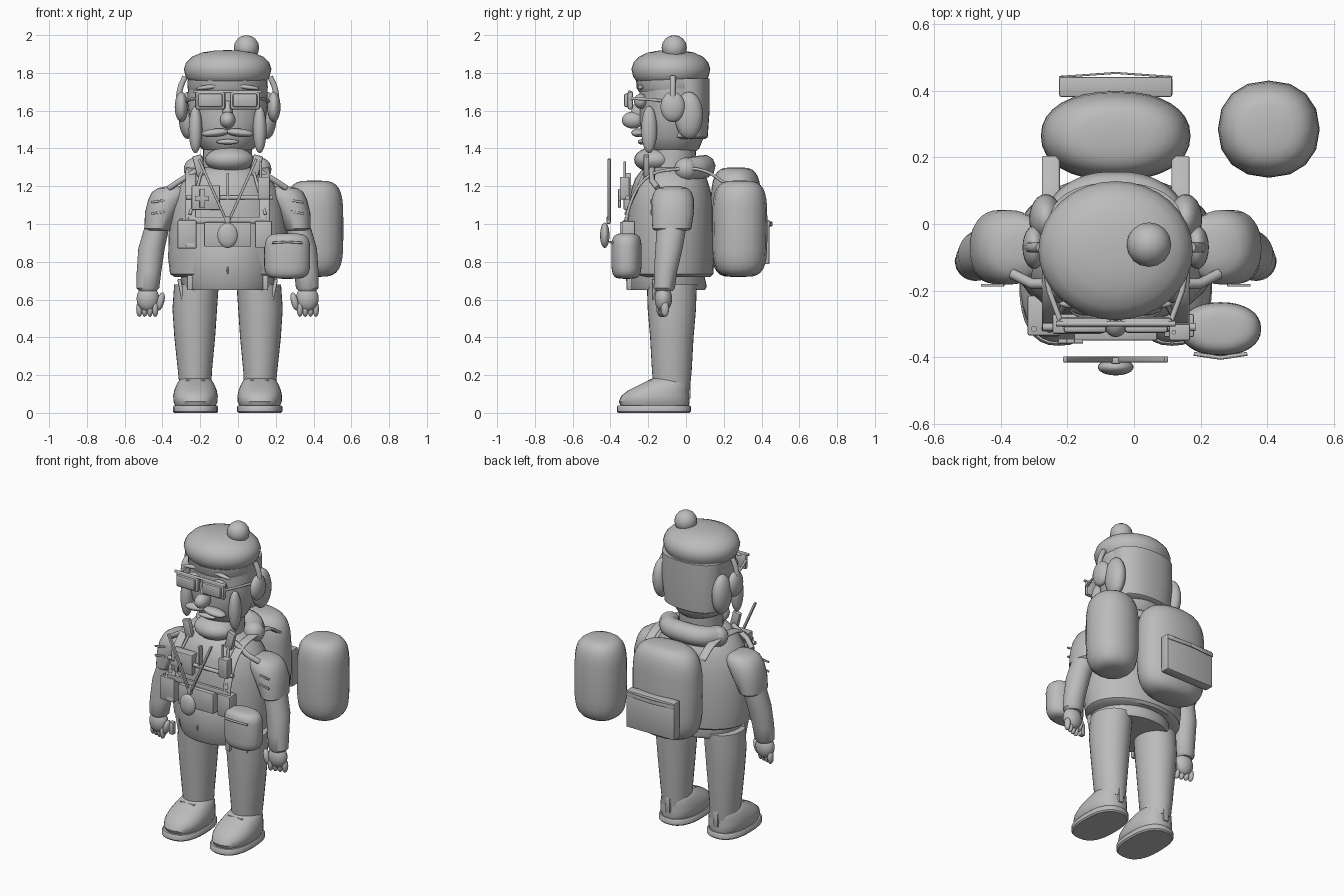
import bpy, bmesh, math
from mathutils import Matrix, Vector

cube = bpy.data.objects.get("Cube")
if cube:
    bpy.data.objects.remove(cube)

grey = bpy.data.materials.new("plain_grey")
grey.use_nodes = True
grey.diffuse_color = (0.5, 0.5, 0.5, 1)
grey.node_tree.nodes["Principled BSDF"].inputs["Base Color"].default_value = (0.5, 0.5, 0.5, 1)

CX = -0.055  # body mid-line
SIDES = ((-1, "right"), (1, "left"))
parts = []


def add(name, data):
    ob = bpy.data.objects.new(name, data)
    bpy.context.collection.objects.link(ob)
    data.materials.append(grey)
    parts.append(ob)
    return ob


def from_bmesh(name, bm):
    me = bpy.data.meshes.new(name)
    bmesh.ops.recalc_face_normals(bm, faces=bm.faces)
    bm.to_mesh(me)
    bm.free()
    return add(name, me)


def ball(name, c, r, tilt=0, axis="Y", seg=24):
    bm = bmesh.new()
    m = Matrix.Translation(c) @ Matrix.Rotation(tilt, 4, axis) @ Matrix.Diagonal((*r, 1))
    bmesh.ops.create_uvsphere(bm, u_segments=seg, v_segments=seg // 2, radius=1, matrix=m)
    return from_bmesh(name, bm)


def box(name, c, size, bevel=0.006, tilt=0, axis="Y"):
    bm = bmesh.new()
    bmesh.ops.create_cube(bm, size=1, matrix=Matrix.Diagonal((*size, 1)))
    if bevel:
        bmesh.ops.bevel(bm, geom=bm.edges[:], offset=bevel, segments=2, affect="EDGES", profile=0.5)
    bm.transform(Matrix.Translation(c) @ Matrix.Rotation(tilt, 4, axis))
    return from_bmesh(name, bm)


def loft(name, rings, power=2.0, n=32):
    """Stack of superellipse rings: z, x, y, x radius, y radius."""
    bm = bmesh.new()
    loops = []
    for z, cx, cy, rx, ry in rings:
        loop = []
        for i in range(n):
            a = math.tau * i / n
            c, s = math.cos(a), math.sin(a)
            loop.append(bm.verts.new((cx + rx * math.copysign(abs(c) ** (2 / power), c),
                                      cy + ry * math.copysign(abs(s) ** (2 / power), s), z)))
        loops.append(loop)
    for a, b in zip(loops, loops[1:]):
        for i in range(n):
            j = (i + 1) % n
            bm.faces.new((a[i], a[j], b[j], b[i]))
    bm.faces.new(loops[0])
    bm.faces.new(loops[-1])
    return from_bmesh(name, bm)


def bag(name, c, r, n=32, square=0.5, steps=16):
    """Upright rounded bag with blunt ends."""
    rings = []
    for i in range(steps + 1):
        a = math.pi * (0.49 * (2 * i / steps - 1))
        k, s = math.cos(a) ** square, math.sin(a)
        rings.append((c[2] + r[2] * math.copysign(abs(s) ** square, s), c[0], c[1], r[0] * k, r[1] * k))
    return loft(name, rings, 2.2, n)


def rod(name, pts, r, smooth=False):
    cu = bpy.data.curves.new(name, "CURVE")
    cu.dimensions = "3D"
    cu.bevel_depth, cu.bevel_resolution, cu.use_fill_caps = r, 3, True
    sp = cu.splines.new("BEZIER" if smooth else "POLY")
    pool = sp.bezier_points if smooth else sp.points
    pool.add(len(pts) - 1)
    for p, co in zip(pool, pts):
        if smooth:
            p.co = co
            p.handle_left_type = p.handle_right_type = "AUTO"
        else:
            p.co = (*co, 1)
    return add(name, cu)


def ribbon(name, x, yz, width, thick=0.008):
    """Flat strap following a side profile."""
    cu = bpy.data.curves.new(name, "CURVE")
    cu.dimensions, cu.fill_mode = "2D", "NONE"
    cu.extrude, cu.bevel_depth = width / 2, thick
    sp = cu.splines.new("BEZIER")
    sp.bezier_points.add(len(yz) - 1)
    for p, (y, z) in zip(sp.bezier_points, yz):
        p.co = (y, z, 0)
        p.handle_left_type = p.handle_right_type = "AUTO"
    ob = add(name, cu)
    ob.matrix_world = Matrix(((0, 0, 1, x), (1, 0, 0, 0), (0, 1, 0, 0), (0, 0, 0, 1)))
    return ob


# Torso, hips and neck
loft("vest", [(z, CX, y, rx, ry) for z, y, rx, ry in (
    (.72, -.08, .28, .21), (.735, -.08, .305, .225), (.82, -.08, .315, .23), (.95, -.08, .312, .23),
    (1.08, -.08, .30, .225), (1.18, -.08, .27, .21), (1.24, -.08, .225, .19), (1.28, -.08, .18, .16),
    (1.3, -.08, .13, .13))])
loft("belly", [(z, CX, y, rx, ry) for z, y, rx, ry in (
    (.65, -.1, .235, .2), (.67, -.1, .245, .21), (.76, -.12, .25, .21), (.86, -.13, .24, .2),
    (.93, -.13, .22, .18))])
loft("neck", [(1.25, CX, -.08, .13, .125), (1.42, CX, -.07, .13, .125)])
ball("scarf", (CX + .01, -.165, 1.34), (.13, .11, .068))
rod("hood_roll", [(CX - .17, .0, 1.29), (CX - .11, .07, 1.3), (CX, .095, 1.305), (CX + .11, .07, 1.3),
                  (CX + .17, .0, 1.29)], .062, True)
for s, side in SIDES:
    ball(side + "_hood_end", (CX + s * .17, 0, 1.29), (.062, .062, .062))
    box(side + "_collar_tab", (CX + s * .15, -.21, 1.31), (.05, .03, .11), tilt=s * .25)

# Head, hair, face
loft("head", [(z, CX, y, rx, ry) for z, y, rx, ry in (
    (1.375, -.07, .1, .11), (1.4, -.07, .14, .14), (1.46, -.07, .175, .165), (1.54, -.07, .2, .175),
    (1.64, -.065, .212, .18), (1.76, -.065, .21, .18))])
loft("back_hair", [(z, CX, y, rx, ry) for z, y, rx, ry in (
    (1.45, .0, .165, .1), (1.46, .0, .185, .115), (1.6, .0, .2, .125), (1.77, .0, .2, .125))], 2.3)
ball("nose", (CX, -.28, 1.55), (.042, .06, .045))
ball("nose_bridge", (CX, -.25, 1.595), (.027, .04, .06), -.25, "X")
ball("mouth", (CX, -.235, 1.435), (.06, .02, .014))
for s, side in SIDES:
    ball(side + "_moustache", (CX + s * .065, -.25, 1.483), (.075, .04, .022), s * .1)
    ball(side + "_sideburn", (CX + s * .17, -.195, 1.5), (.036, .042, .125))
    ball(side + "_ear", (CX + s * .21, .015, 1.575), (.05, .075, .125))
    ball(side + "_ear_cup", (CX + s * .245, -.07, 1.62), (.035, .065, .08))
    rod(side + "_headset_band", [(CX + s * .225, -.07, 1.78), (CX + s * .25, -.07, 1.72),
                                 (CX + s * .262, -.07, 1.62)], .016, True)
    ball(side + "_eyebrow", (CX + s * .1, -.24, 1.725), (.07, .015, .012), s * .12)
    # Glasses
    x = CX + s * .092
    box(side + "_lens_frame", (x, -.295, 1.655), (.16, .03, .1), .014)
    box(side + "_lens", (x, -.315, 1.655), (.13, .025, .072), .01)
    ball(side + "_eye", (x, -.24, 1.65), (.05, .035, .04))
    rod(side + "_glasses_arm", [(CX + s * .165, -.295, 1.665), (CX + s * .2, -.2, 1.66),
                                (CX + s * .225, -.06, 1.645)], .008)
rod("glasses_bridge", [(CX - .18, -.3, 1.7), (CX + .18, -.3, 1.7)], .008)

# Beret and pompom
loft("hat_band", [(1.70, CX, -.07, .2, .18), (1.72, CX, -.07, .213, .192), (1.78, CX, -.075, .21, .19)])
loft("beret", [(z, CX, -.08, r, r * .9) for z, r in (
    (1.74, .17), (1.752, .2), (1.78, .222), (1.82, .232), (1.855, .22), (1.885, .19), (1.908, .135),
    (1.918, .07), (1.92, .02))])
ball("pompom", (.045, -.062, 1.933), (.067, .067, .067), seg=16)

# Arms, hands, legs and shoes
for s, side in SIDES:
    loft(side + "_sleeve", [(z, CX + s * dx, y, rx, ry) for z, dx, y, rx, ry in (
        (.965, .37, -.075, .06, .09), (.975, .37, -.075, .07, .103), (1.06, .35, -.07, .088, .112),
        (1.13, .32, -.07, .1, .112), (1.17, .3, -.07, .1, .1), (1.19, .29, -.07, .08, .08),
        (1.2, .28, -.07, .04, .04))], 2.2)
    loft(side + "_arm", [(z, CX + s * dx, y, rx, ry) for z, dx, y, rx, ry in (
        (.645, .422, -.115, .045, .045), (.66, .422, -.115, .06, .056), (.75, .416, -.108, .065, .062),
        (.87, .403, -.09, .07, .072), (1.0, .37, -.075, .065, .08))])
    ball(side + "_palm", (CX + s * .422, -.12, .605), (.06, .046, .07))
    for i in range(4):
        ball(f"{side}_finger_{i + 1}", (CX + s * (.383 + i * .028), -.135 + i * .008, .55),
             (.017, .022, .042), seg=12)
    ball(side + "_thumb", (CX + s * .355, -.135, .59), (.02, .025, .05), s * -.25, seg=12)
    for z in (1.06, 1.12):
        box(f"{side}_sleeve_patch_{z}", (CX + s * .37, -.184, z), (.07, .008, .012), .002, s * .15)
    loft(side + "_leg", [(z, CX + s * dx, y, rx, ry) for z, dx, y, rx, ry in (
        (.12, .17, -.075, .083, .095), (.22, .173, -.075, .09, .105), (.4, .174, -.075, .108, .115),
        (.55, .174, -.075, .118, .128), (.68, .165, -.075, .118, .132))])
    x = CX + s * .17
    loft(side + "_sole", [(z, x, -.17, rx, ry) for z, rx, ry in (
        (0, .112, .188), (.008, .12, .196), (.032, .12, .196), (.04, .114, .19))], 2.5)
    loft(side + "_shoe", [(z, x, y, rx, ry) for z, y, rx, ry in (
        (.035, -.165, .105, .18), (.06, -.168, .117, .188), (.09, -.163, .118, .18), (.12, -.145, .112, .16),
        (.15, -.115, .1, .13), (.175, -.095, .085, .1), (.19, -.085, .06, .07))], 2.3)
    box(side + "_heel_tab", (x, .016, .13), (.035, .018, .11))
    box(side + "_lace", (x, -.185, .172), (.1, .02, .008), .002)
    box(side + "_hip_tab", (CX + s * .245, -.16, .65), (.02, .04, .12), tilt=s * .2)

# Backpack with rear box, and bed roll
bag("backpack", (CX, .265, 1.01), (.225, .135, .29))
box("rear_box", (CX, .412, .905), (.34, .06, .235))
for s, side in SIDES:
    box(side + "_rear_flap", (CX + s * .085, .448, 1.0), (.172, .006, .025), .002, s * -.07, "Z")
bag("bed_roll", (.405, .285, .975), (.153, .146, .255), 16)

# Shoulder straps, harness and lanyard
for s, side in SIDES:
    ribbon(side + "_shoulder_strap", CX + s * .195,
           [(.2, 1.22), (.1, 1.28), (-.05, 1.29), (-.2, 1.25), (-.29, 1.12), (-.33, .88)], .038)
    rod(side + "_shoulder_webbing", [(CX + s * .15, -.18, 1.29), (CX + s * .25, -.18, 1.23),
                                     (CX + s * .31, -.15, 1.19)], .016)
    box(side + "_lanyard", (CX + s * .077, -.407, 1.175), (.014, .018, .37), .003, s * .42)
    box(side + "_belt_tail", (CX + s * .2, -.3, .69), (.03, .03, .08))
    rod(side + "_harness_line", [(CX + s * .14, -.22, 1.27), (CX + s * .2, -.32, 1.05)], .008)
rod("chest_bar", [(CX - .22, -.31, 1.14), (CX + .24, -.31, 1.14)], .012)
box("chest_plate_strap", (CX, -.315, 1.02), (.42, .02, .035))
ball("medallion", (CX, -.43, .94), (.054, .025, .067))
box("lanyard_clip", (CX, -.41, 1.02), (.03, .022, .04))

# Chest pockets and gear
box("centre_pocket", (CX, -.325, .945), (.25, .05, .13))
box("right_pocket", (-.27, -.275, .945), (.1, .12, .15))
box("left_pocket", (.135, -.305, .945), (.09, .07, .14))
box("upper_pocket", (-.17, -.3, 1.14), (.15, .06, .13))
box("cross_upright", (-.19, -.352, 1.135), (.025, .014, .1), .003)
box("cross_bar", (-.19, -.352, 1.135), (.075, .014, .028), .003)
box("zip", (CX, -.305, 1.2), (.014, .03, .14), .003)
box("radio", (.137, -.325, 1.19), (.064, .05, .12))
rod("radio_aerial", [(.12, -.325, 1.24), (.12, -.325, 1.33)], .007)
for i in range(3):
    rod(f"pen_{i + 1}", [(-.3 + i * .03, -.315, .9), (-.3 + i * .03, -.315, 1.03)], .009)
bag("hip_pouch", (.26, -.315, .83), (.122, .08, .12), square=.45)
rod("hip_pouch_flap", [(.18, -.39, .9), (.26, -.402, .905), (.34, -.39, .9)], .006)
ball("belly_button", (CX, -.332, .755), (.005, .005, .02), seg=12)

# Bake curves to mesh and shade
bpy.context.view_layer.update()
bpy.ops.object.select_all(action="DESELECT")
for ob in parts:
    ob.select_set(True)
bpy.context.view_layer.objects.active = next(o for o in parts if o.type == "CURVE")
bpy.ops.object.convert(target="MESH")
bpy.ops.object.shade_smooth_by_angle(angle=math.radians(40))
